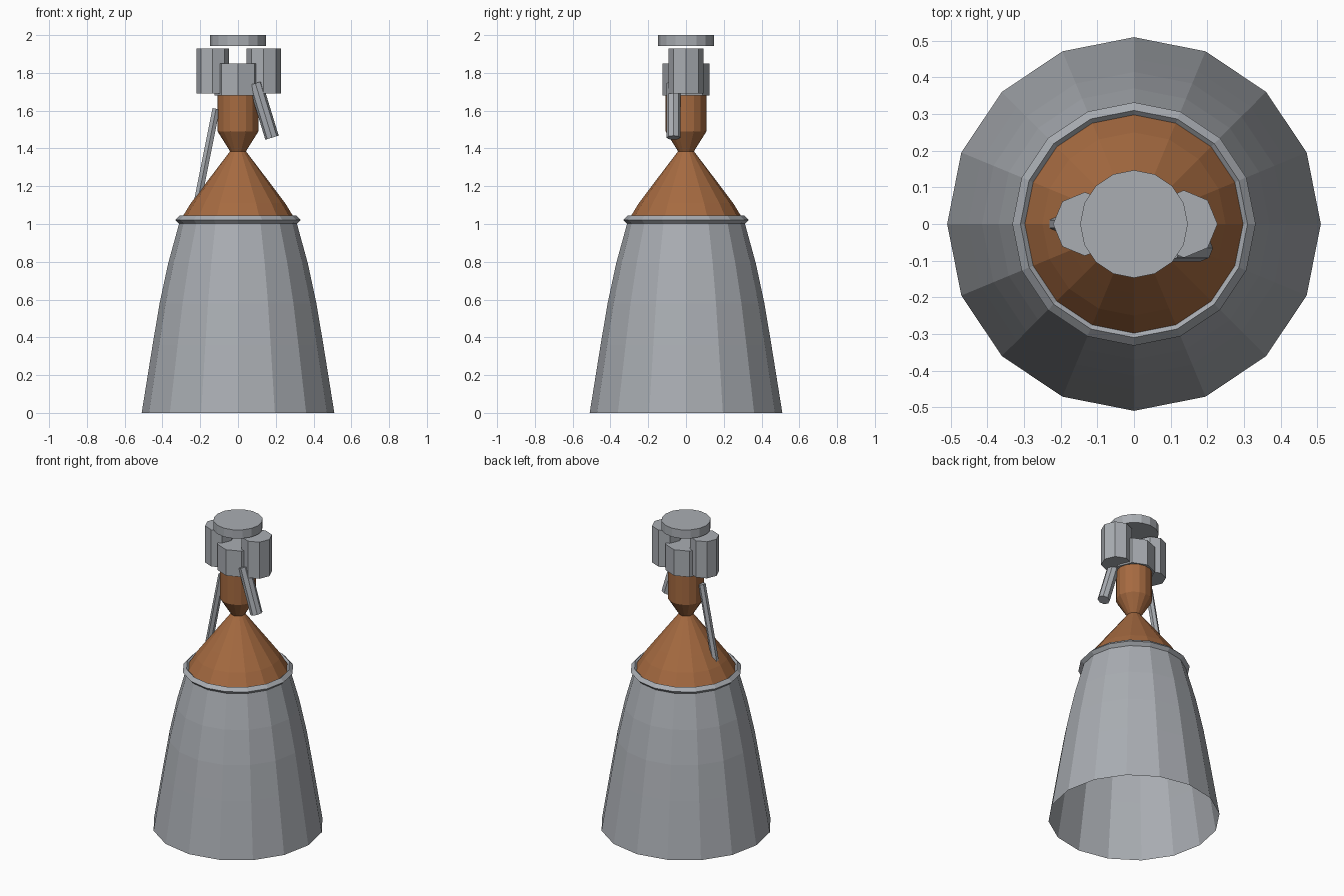
import bpy, bmesh, math
from mathutils import Vector

cube = bpy.data.objects.get("Cube")
if cube:
    bpy.data.objects.remove(cube, do_unlink=True)


def material(name, rgb):
    m = bpy.data.materials.new(name)
    m.use_nodes = True
    colour = (*rgb, 1)
    m.diffuse_color = colour
    m.node_tree.nodes["Principled BSDF"].inputs["Base Color"].default_value = colour
    return m


steel = material("steel grey", (0.40, 0.42, 0.45))
copper = material("copper", (0.38, 0.145, 0.052))


def finish(name, bm, mat):
    mesh = bpy.data.meshes.new(name)
    bmesh.ops.recalc_face_normals(bm, faces=bm.faces)
    bm.to_mesh(mesh)
    bm.free()
    mesh.materials.append(mat)
    obj = bpy.data.objects.new(name, mesh)
    bpy.context.collection.objects.link(obj)
    return obj


def lathe(name, profile, mat, sides=16, closed=False):
    """Revolve (radius, height) points about z."""
    bm = bmesh.new()
    rings = []
    for r, z in profile:
        angles = [math.tau * i / sides for i in range(sides)]
        rings.append([bm.verts.new((r * math.cos(a), r * math.sin(a), z)) for a in angles])
    pairs = list(zip(rings, rings[1:]))
    if closed:
        pairs.append((rings[-1], rings[0]))
    for low, high in pairs:
        for i in range(sides):
            j = (i + 1) % sides
            bm.faces.new((low[i], low[j], high[j], high[i]))
    return finish(name, bm, mat)


def rod(name, start, end, radius, sides, mat=steel):
    """Capped prism between two points."""
    start, end = Vector(start), Vector(end)
    axis = end - start
    bm = bmesh.new()
    bmesh.ops.create_cone(bm, cap_ends=True, segments=sides, radius1=radius,
                          radius2=radius, depth=axis.length)
    turn = Vector((0, 0, 1)).rotation_difference(axis).to_matrix()
    for v in bm.verts:
        v.co = turn @ v.co + (start + end) / 2
    return finish(name, bm, mat)


# Open bell nozzle and its joint ring
lathe("nozzle_bell", [(0.51, 0), (0.452, 0.36), (0.415, 0.58), (0.37, 0.79), (0.307, 1.02)], steel)
lathe("joint_ring", [(0.31, 1.0), (0.332, 1.022), (0.31, 1.044), (0.288, 1.022)], steel, closed=True)

# Throat cone and combustion chamber
lathe("combustion_chamber", [(0.305, 1.02), (0.25, 1.11), (0.19, 1.19), (0.042, 1.385),
                             (0.108, 1.49), (0.108, 1.69)], copper)

# Injector head, two pumps and the mounting plate
rod("injector_head", (0, 0, 1.68), (0, 0, 1.85), 0.125, 8)
rod("right_pump", (-0.134, 0, 1.69), (-0.134, 0, 1.93), 0.087, 8)
rod("left_pump", (0.136, 0, 1.69), (0.136, 0, 1.93), 0.092, 8)
rod("mounting_plate", (0, 0, 1.943), (0, 0, 2.0), 0.147, 16)

# Feed pipe and exhaust stub
rod("feed_pipe", (-0.116, 0, 1.61), (-0.222, 0, 1.08), 0.022, 6)
rod("exhaust_stub", (0.092, -0.066, 1.745), (0.18, -0.066, 1.457), 0.037, 8)
